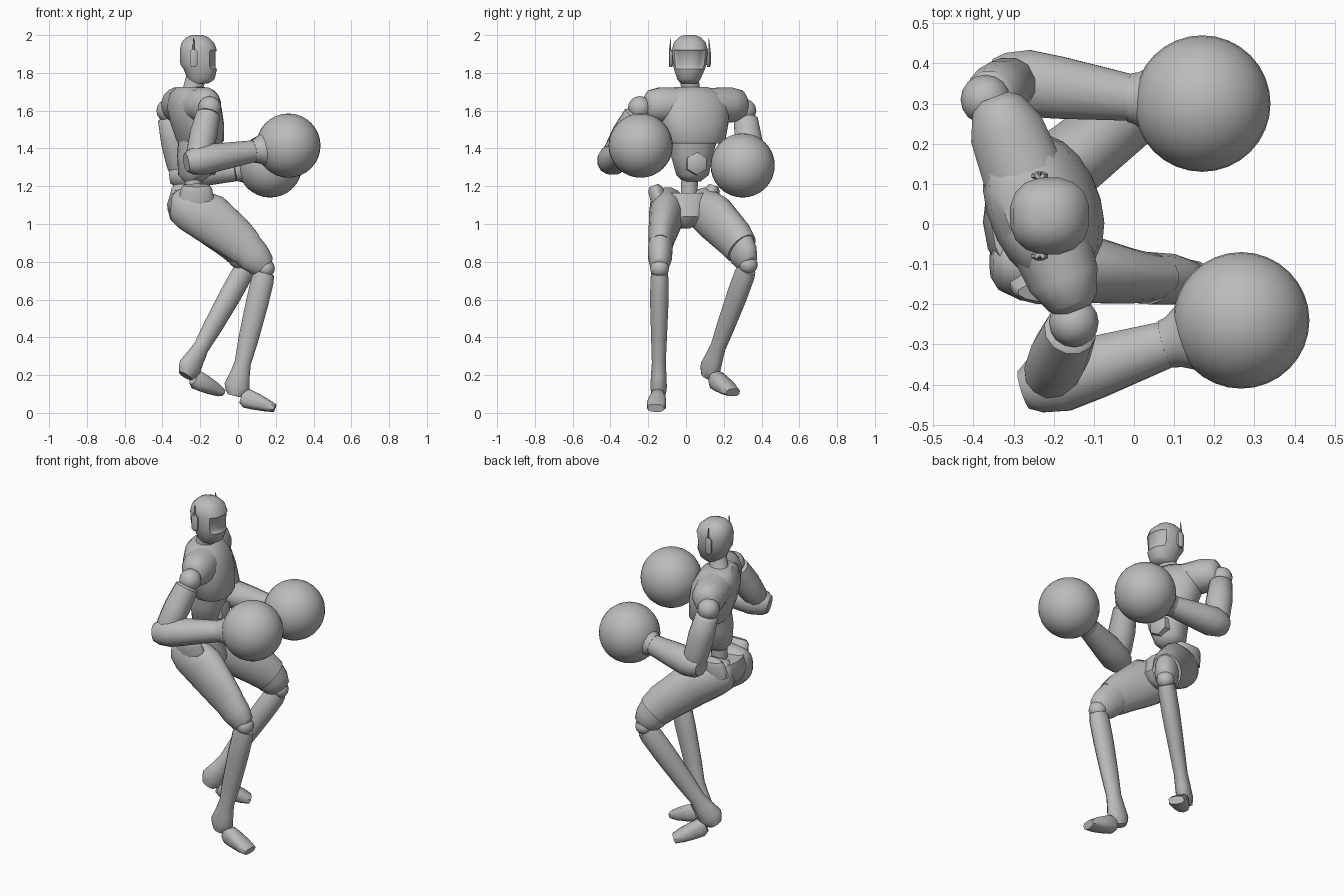
import bpy, bmesh
from math import sin, cos, pi, radians
from mathutils import Vector

cube = bpy.data.objects.get("Cube")
if cube:
    bpy.data.objects.remove(cube, do_unlink=True)

grey = bpy.data.materials.new("plain grey")
grey.use_nodes = True
grey.diffuse_color = (0.5, 0.5, 0.5, 1)
grey.node_tree.nodes["Principled BSDF"].inputs["Base Color"].default_value = grey.diffuse_color

UP, LEFT = Vector((0, 0, 1)), Vector((0, 1, 0))
TWIST = radians(21)
CHEST_LEFT = Vector((-sin(TWIST), cos(TWIST), 0))


def finish(name, bm):
    """Turn a bmesh into a smooth grey object with sharp creases."""
    bmesh.ops.recalc_face_normals(bm, faces=bm.faces[:])
    mesh = bpy.data.meshes.new(name)
    bm.to_mesh(mesh)
    bm.free()
    mesh.polygons.foreach_set("use_smooth", [True] * len(mesh.polygons))
    mesh.set_sharp_from_angle(angle=radians(45))
    mesh.materials.append(grey)
    obj = bpy.data.objects.new(name, mesh)
    bpy.context.collection.objects.link(obj)
    return obj


def signed_power(value, power):
    return abs(value) ** power * (1 if value > 0 else -1)


def loft_mesh(rings, side=LEFT, axis=None, sides=16, boxy=1.0):
    """Skin elliptical rings (x, y, z, half width along side, half depth)."""
    bm = bmesh.new()
    centres = [Vector(r[:3]) for r in rings]
    loops = []
    for i, ring in enumerate(rings):
        t = axis or (centres[min(i + 1, len(rings) - 1)] - centres[max(i - 1, 0)]).normalized()
        u = (side - t * side.dot(t)).normalized()
        v = t.cross(u)
        loop = []
        for k in range(sides):
            a = 2 * pi * (k + 0.5) / sides
            offset = u * ring[3] * signed_power(cos(a), boxy) + v * ring[4] * signed_power(sin(a), boxy)
            loop.append(bm.verts.new(centres[i] + offset))
        loops.append(loop)
    for a, b in zip(loops, loops[1:]):
        for k in range(sides):
            n = (k + 1) % sides
            bm.faces.new((a[k], a[n], b[n], b[k]))
    bm.faces.new(loops[0])
    bm.faces.new(loops[-1])
    return bm


def loft(name, rings, **options):
    return finish(name, loft_mesh(rings, **options))


def ball(name, centre, radius, segments=16):
    bm = bmesh.new()
    bmesh.ops.create_uvsphere(bm, u_segments=segments, v_segments=segments // 2, radius=radius)
    bmesh.ops.translate(bm, verts=bm.verts[:], vec=centre)
    return finish(name, bm)


def limb(name, start, end, profile, side=LEFT, **options):
    """Straight limb; profile is (fraction along, half width, half depth)."""
    start, end = Vector(start), Vector(end)
    rings = [(*start.lerp(end, f), w, d) for f, w, d in profile]
    return loft(name, rings, side=side, **options)


# Head with a shallow sunken visor
bm = loft_mesh([(-.205, .015, 1.745, .045, .05), (-.195, .015, 1.765, .062, .072),
                (-.2, .018, 1.82, .083, .09), (-.21, .02, 1.845, .09, .097),
                (-.21, .02, 1.92, .097, .1), (-.213, .02, 1.96, .086, .088),
                (-.215, .02, 1.988, .06, .06), (-.215, .02, 2, .03, .03)], axis=UP, boxy=.85)
bmesh.ops.recalc_face_normals(bm, faces=bm.faces[:])
visor = [f for f in bm.faces if f.normal.x > .45 and 1.83 < f.calc_center_median().z < 1.93]
bmesh.ops.inset_region(bm, faces=visor, thickness=.008, depth=-.006)
finish("head", bm)

# Ear pods and antennas
for name, sign in (("right", -1), ("left", 1)):
    y = .02 + sign * .1
    limb(name + "_ear_pod", (-.235, y, 1.83), (-.235, y, 1.925),
         [(0, .008, .013), (.15, .012, .022), (.85, .012, .022), (1, .008, .013)], sides=8)
    limb(name + "_antenna", (-.235, y + sign * .005, 1.92), (-.235, y, 1.985),
         [(0, .006, .006), (1, .002, .003)], sides=6)

# Neck, chest and shoulder yoke
loft("neck", [(-.25, .03, 1.67, .075, .075), (-.24, .025, 1.715, .05, .052), (-.22, .015, 1.78, .05, .055)])
loft("chest", [(-.2, .05, 1.425, .15, .105), (-.2, .05, 1.44, .163, .115), (-.215, .045, 1.53, .185, .13),
               (-.232, .04, 1.62, .195, .132), (-.245, .035, 1.69, .165, .105), (-.25, .03, 1.725, .09, .07)],
     side=CHEST_LEFT, axis=UP, sides=20, boxy=.92)
centre = Vector((-.247, .05, 1.63))
loft("shoulder_yoke", [(*(centre + CHEST_LEFT * s), h, d) for s, h, d in
                       ((-.285, .05, .04), (-.265, .078, .064), (-.2, .095, .092), (0, .09, .11),
                        (.2, .095, .095), (.265, .078, .066), (.285, .05, .04))], side=UP)

# Waist, belt buckle and spine
loft("waist", [(-.235, .03, 1.225, .045, .05), (-.23, .035, 1.26, .085, .085), (-.22, .03, 1.36, .11, .098),
               (-.21, .04, 1.44, .125, .1)], side=CHEST_LEFT, axis=UP, boxy=.85)
limb("belt_buckle", (-.17, .05, 1.32), (-.115, .06, 1.32),
     [(0, .065, .065), (.85, .06, .06), (1, .045, .045)], sides=6)
limb("spine", (-.24, .015, 1.12), (-.235, .02, 1.25), [(0, .045, .045), (1, .045, .045)])

# Pelvis with raised hip flanges
loft("pelvis", [(-.19, -.005, .975, .025, .03), (-.2, -.005, 1.0, .06, .08), (-.225, -.003, 1.04, .12, .13),
                (-.245, -.005, 1.1, .17, .13), (-.25, -.005, 1.165, .165, .105)],
     side=CHEST_LEFT.lerp(LEFT, .5), axis=UP)
for name, x, y in (("right", -.22, -.17), ("left", -.27, .148)):
    limb(name + "_hip_flange", (x, y * .8, 1.11), (x, y, 1.205),
         [(0, .05, .1), (.8, .04, .085), (1, .025, .07)], sides=12)

# Thighs, knees, shins and feet
LEFT_LEG_SIDE = Vector((-.6, .8, 0))
loft("right_thigh", [(-.355, -.095, 1.1, .04, .05), (-.335, -.095, 1.098, .07, .085),
                     (-.27, -.095, 1.085, .097, .118), (-.15, -.108, 1.03, .09, .135),
                     (-.02, -.13, .93, .07, .115), (.045, -.135, .87, .06, .1)])
loft("left_thigh", [(-.355, .05, 1.1, .04, .05), (-.335, .06, 1.098, .07, .085),
                    (-.27, .085, 1.085, .095, .115), (-.16, .155, 1.03, .095, .13),
                    (-.03, .26, .92, .088, .112), (.01, .295, .87, .08, .1)], side=LEFT_LEG_SIDE)


def lower_leg(name, above, knee, ankle, toe, side):
    limb(name + "_knee_guard", above, knee,
         [(0, .066, .096), (.5, .064, .09), (.9, .05, .07), (1, .04, .05)], side=side)
    ball(name + "_knee", knee, .05)
    limb(name + "_shin", knee, ankle,
         [(.04, .045, .055), (.1, .05, .062), (.3, .05, .062), (.6, .043, .055), (.8, .038, .045),
          (.9, .042, .055), (1, .045, .07), (1.04, .042, .06), (1.08, .035, .04)], side=side, sides=12)
    ankle, toe = Vector(ankle), Vector(toe)
    heel = ankle.lerp(toe, .12) - UP * .04
    loft(name + "_foot", [(*heel.lerp(toe, f), w, h) for f, w, h in
                          ((0, .03, .035), (.15, .04, .052), (.4, .047, .046), (.75, .052, .034), (1, .044, .022))],
         side=side, sides=10, boxy=.7)


lower_leg("right", (.03, -.135, .885), (.145, -.14, .765), (-.005, -.145, .14), (.195, -.16, .025), LEFT)
lower_leg("left", (0, .285, .885), (.05, .33, .785), (-.255, .13, .24), (-.095, .25, .108), LEFT_LEG_SIDE)


# Arms ending in round gloves
def arm(name, shoulder, elbow, wrist, glove):
    ball(name + "_shoulder_ball", shoulder, .062)
    limb(name + "_upper_arm", shoulder, elbow,
         [(.1, .05, .05), (.14, .066, .066), (.5, .075, .075), (.85, .068, .07), (1, .055, .058)], sides=12)
    ball(name + "_elbow", elbow, .055)
    limb(name + "_forearm", elbow, wrist,
         [(-.2, .05, .05), (-.1, .07, .07), (.1, .086, .082), (.4, .08, .075), (1, .06, .06)],
         sides=12)
    limb(name + "_glove_cuff", wrist, glove, [(0, .062, .062), (.1, .066, .066), (.5, .11, .11)])
    ball(name + "_glove", glove, .17, 32)


arm("right", (-.15, -.245, 1.615), (-.215, -.395, 1.335), (.08, -.3, 1.385), (.267, -.24, 1.415))
arm("left", (-.37, .31, 1.6), (-.3, .355, 1.265), (-.01, .315, 1.285), (.17, .3, 1.31))
